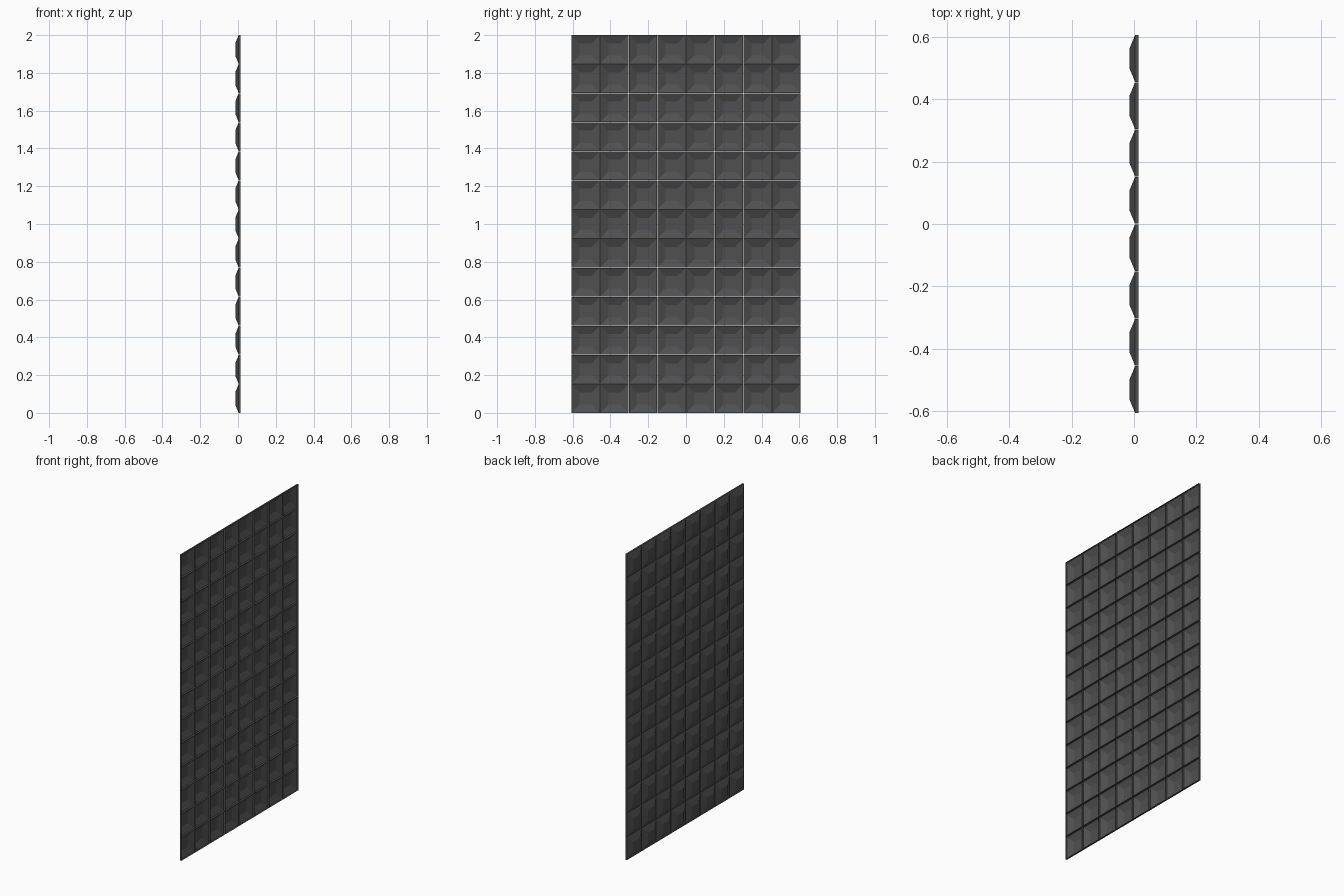
import bpy

if "Cube" in bpy.data.objects:
    bpy.data.objects.remove(bpy.data.objects["Cube"])

COLS, ROWS = 8, 13
WIDTH, HEIGHT, GAP = 1.212, 2.0, 0.002
TILE_Y = (WIDTH - GAP * (COLS - 1)) / COLS
TILE_Z = (HEIGHT - GAP * (ROWS - 1)) / ROWS
RIM_X, SHOULDER_X, FACE_X = 0.0145, 0.0035, -0.0145
FACE = 0.43          # raised flat as a share of the tile


def ring(x, share):
    """Rectangle of the first (bottom corner) tile at depth x."""
    cy, cz = -WIDTH / 2 + TILE_Y / 2, TILE_Z / 2
    hy, hz = TILE_Y / 2 * share, TILE_Z / 2 * share
    return [(x, cy + sy * hy, cz + sz * hz)
            for sy, sz in ((-1, -1), (1, -1), (1, 1), (-1, 1))]


# One hollow pressed tile: open rim, straight skirt, bevelled sides, flat face
verts = ring(RIM_X, 1) + ring(SHOULDER_X, 1) + ring(FACE_X, FACE)
faces = [(8, 11, 10, 9)]
for base in (0, 4):
    for i in range(4):
        j = (i + 1) % 4
        faces.append((base + i, base + 4 + i, base + 4 + j, base + j))
mesh = bpy.data.meshes.new("wall_tiles")
mesh.from_pydata(verts, [], faces)
panel = bpy.data.objects.new("wall_tiles", mesh)
bpy.context.collection.objects.link(panel)

# Repeat the tile across and up the panel
for name, count, step in (("columns", COLS, (0, TILE_Y + GAP, 0)),
                          ("rows", ROWS, (0, 0, TILE_Z + GAP))):
    arr = panel.modifiers.new(name, 'ARRAY')
    arr.count = count
    arr.use_relative_offset = False
    arr.use_constant_offset = True
    arr.constant_offset_displace = step

# Dark grey
mat = bpy.data.materials.new("dark_grey")
mat.diffuse_color = (0.08, 0.08, 0.08, 1)
mat.use_nodes = True
mat.node_tree.nodes["Principled BSDF"].inputs["Base Color"].default_value = mat.diffuse_color
mesh.materials.append(mat)
